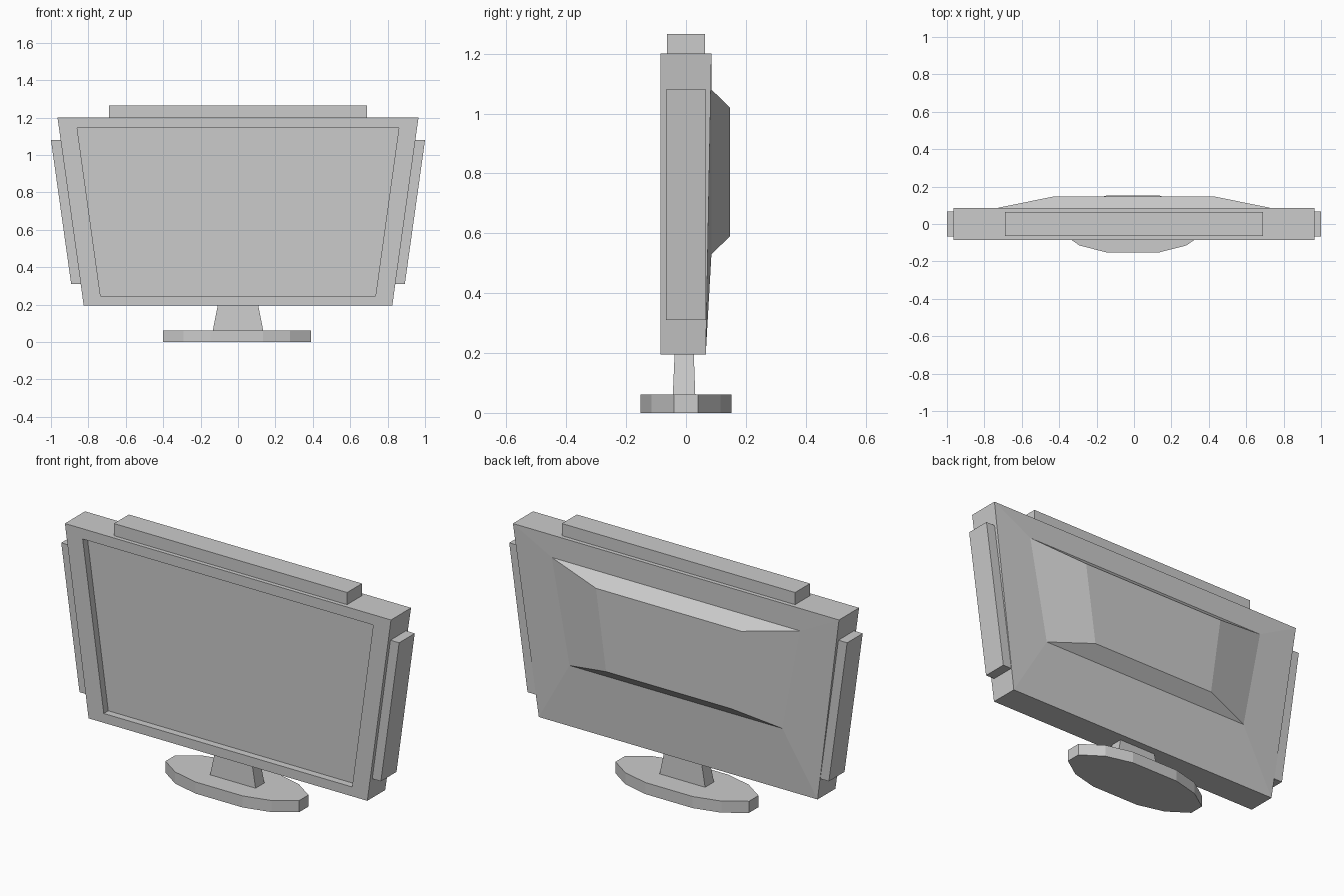
import bpy
import bmesh

if "Cube" in bpy.data.objects:
    bpy.data.objects.remove(bpy.data.objects["Cube"])


def loft(name, rings):
    """Skin matching point rings in order and cap both ends."""
    bm = bmesh.new()
    loops = [[bm.verts.new(p) for p in ring] for ring in rings]
    for a, b in zip(loops, loops[1:]):
        n = len(a)
        for i in range(n):
            j = (i + 1) % n
            bm.faces.new((a[i], a[j], b[j], b[i]))
    bm.faces.new(loops[0])
    bm.faces.new(loops[-1])
    bmesh.ops.recalc_face_normals(bm, faces=bm.faces)
    mesh = bpy.data.meshes.new(name)
    bm.to_mesh(mesh)
    bm.free()
    obj = bpy.data.objects.new(name, mesh)
    bpy.context.collection.objects.link(obj)
    return obj


def trapezoid(top_x, bottom_x, top_z, bottom_z, top_y, bottom_y):
    """Upright four-cornered ring, symmetric about x = 0."""
    return [(-bottom_x, bottom_y, bottom_z), (bottom_x, bottom_y, bottom_z),
            (top_x, top_y, top_z), (-top_x, top_y, top_z)]


def rectangle(x0, x1, y0, y1, z):
    return [(x0, y0, z), (x1, y0, z), (x1, y1, z), (x0, y1, z)]


# Screen housing: recessed panel, frame, sides, sloped back and raised hump
loft("screen_housing", [
    trapezoid(0.86, 0.735, 1.145, 0.245, -0.047, -0.047),
    trapezoid(0.86, 0.735, 1.145, 0.245, -0.085, -0.085),
    trapezoid(0.965, 0.825, 1.2, 0.195, -0.085, -0.085),
    trapezoid(0.965, 0.825, 1.2, 0.195, 0.085, 0.066),
    trapezoid(0.735, 0.63, 1.08, 0.53, 0.085, 0.085),
    trapezoid(0.43, 0.37, 1.02, 0.59, 0.147, 0.147),
])

# Speaker bars on the top and both sides
loft("top_bar", [rectangle(-0.69, 0.69, -0.063, 0.063, z) for z in (1.2, 1.265)])
for side, label in ((-1, "left"), (1, "right")):
    loft(label + "_side_bar", [
        rectangle(side * 0.841, side * 0.892, -0.066, 0.066, 0.31),
        rectangle(side * 0.948, side * 1.0, -0.066, 0.066, 1.08),
    ])

# Tapered neck
loft("stand_neck", [
    rectangle(-0.135, 0.135, -0.044, 0.031, 0.06),
    rectangle(-0.108, 0.108, -0.038, 0.026, 0.197),
])

# Twelve-sided oval base
half = [(0.14, -0.152), (0.285, -0.115), (0.395, -0.04)]
right = half + [(x, -y) for x, y in reversed(half)]
outline = right + [(-x, -y) for x, y in right]
loft("stand_base", [[(x - 0.006, y, z) for x, y in outline] for z in (0, 0.062)])
